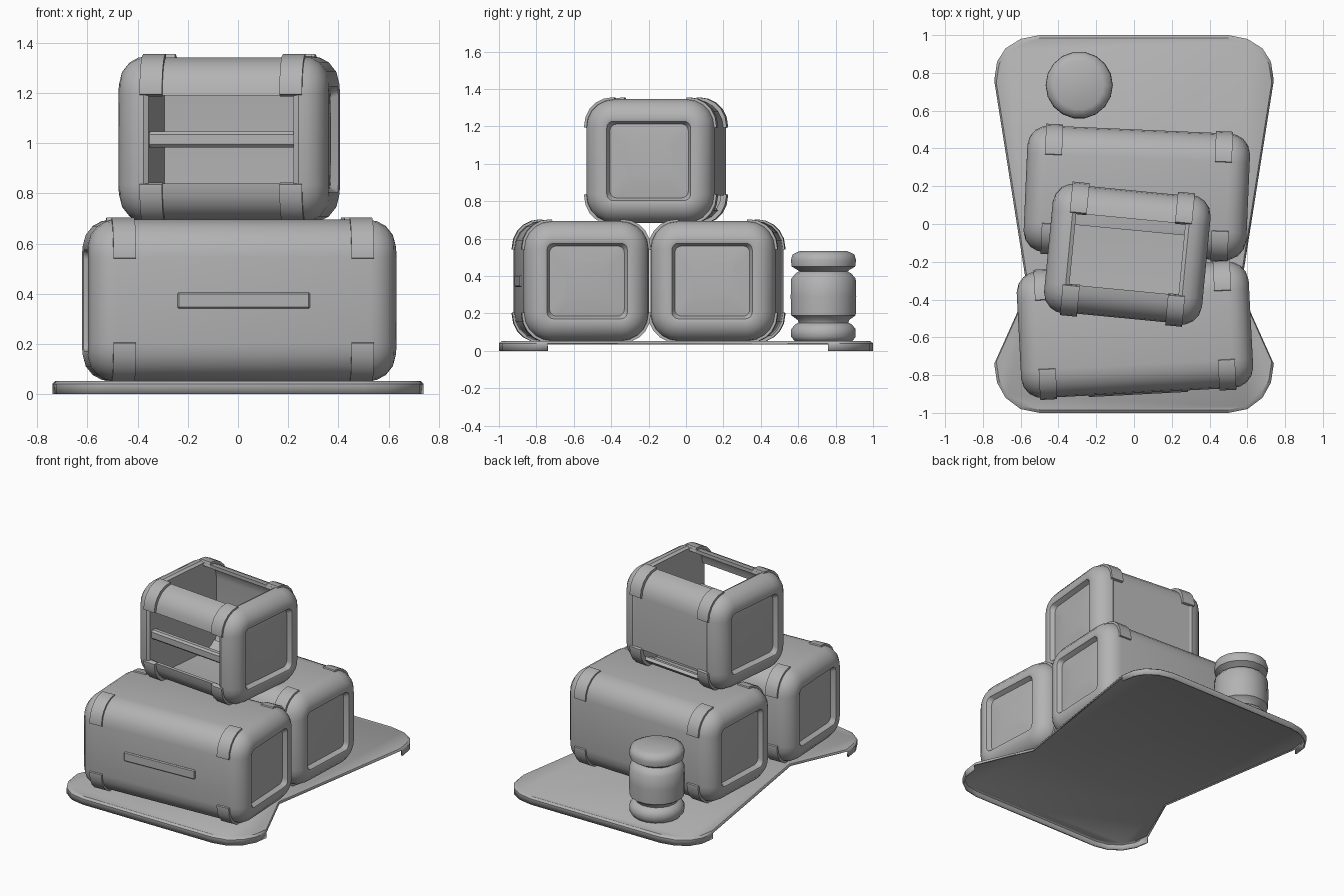
import bpy, bmesh, math
from mathutils import Matrix

if "Cube" in bpy.data.objects:
    bpy.data.objects.remove(bpy.data.objects["Cube"])

grey = bpy.data.materials.new("plain_grey")
grey.diffuse_color = (0.45, 0.45, 0.45, 1)
grey.use_nodes = True
grey.node_tree.nodes["Principled BSDF"].inputs["Base Color"].default_value = grey.diffuse_color


def finish(name, bm, place=None, angle=35):
    bmesh.ops.recalc_face_normals(bm, faces=bm.faces)
    me = bpy.data.meshes.new(name)
    bm.to_mesh(me)
    bm.free()
    ob = bpy.data.objects.new(name, me)
    bpy.context.collection.objects.link(ob)
    me.materials.append(grey)
    if place:
        ob.matrix_world = place
    bpy.ops.object.select_all(action='DESELECT')
    ob.select_set(True)
    bpy.context.view_layer.objects.active = ob
    bpy.ops.object.shade_smooth_by_angle(angle=math.radians(angle))
    return ob


def corner(k, hy, hz, r, before=0, after=0, n=5):
    """Rounded corner k of a rectangle in the y-z plane, with straight extensions."""
    sy, sz = [(1, 1), (-1, 1), (-1, -1), (1, -1)][k]
    a0 = k * math.pi / 2
    pts = []
    for i in range(n + 1):
        a = a0 + i / n * math.pi / 2
        pts.append((sy * (hy - r) + r * math.cos(a), sz * (hz - r) + r * math.sin(a)))
    if before:
        pts.insert(0, (pts[0][0] + before * math.sin(a0), pts[0][1] - before * math.cos(a0)))
    if after:
        a1 = a0 + math.pi / 2
        pts.append((pts[-1][0] - after * math.sin(a1), pts[-1][1] + after * math.cos(a1)))
    return pts


def loft(name, place, hy, hz, r, stations):
    """Skin rounded rectangles, each given as (x, inward offset), and cap both ends."""
    bm = bmesh.new()
    rings = []
    for x, off in stations:
        pts = []
        for k in range(4):
            pts += corner(k, hy - off, hz - off, max(r - off, 0.035))
        rings.append([bm.verts.new((x, y, z)) for y, z in pts])
    for a, b in zip(rings, rings[1:]):
        for i in range(len(a)):
            j = (i + 1) % len(a)
            bm.faces.new((a[i], a[j], b[j], b[i]))
    bm.faces.new(rings[0])
    bm.faces.new(rings[-1])
    return finish(name, bm, place)


def strip(name, place, outer, inner, x0, x1):
    """Bent plate between two matching profiles, extruded along x."""
    bm = bmesh.new()
    prof = outer + inner[::-1]
    a = [bm.verts.new((x0, y, z)) for y, z in prof]
    b = [bm.verts.new((x1, y, z)) for y, z in prof]
    n, m = len(prof), len(outer)
    for i in range(n):
        j = (i + 1) % n
        bm.faces.new((a[i], a[j], b[j], b[i]))
    for ring in (a, b):
        for i in range(m - 1):
            bm.faces.new((ring[i], ring[i + 1], ring[n - 2 - i], ring[n - 1 - i]))
    return finish(name, bm, place)


def box(name, place, centre, size, bevel):
    bm = bmesh.new()
    bmesh.ops.create_cube(bm, size=1, matrix=Matrix.Translation(centre) @ Matrix.Diagonal((*size, 1)))
    bmesh.ops.bevel(bm, geom=bm.edges[:], offset=bevel, segments=1, affect='EDGES')
    return finish(name, bm, place)


def end_stations(h):
    """Rounded end rim with a recessed, slightly pillowed panel."""
    return [(h - 0.025, 0.22), (h - 0.035, 0.135), (h - 0.005, 0.12), (h, 0.105),
            (h - 0.012, 0.06), (h - 0.04, 0.025), (h - 0.075, 0.006), (h - 0.11, 0)]


def brackets(name, place, h, hy, hz, r):
    for s in (-1, 1):
        c = s * (h - 0.14)
        for k in range(4):
            strip(name + "_bracket", place,
                  corner(k, hy + 0.01, hz + 0.008, r, 0.01, 0.01),
                  corner(k, hy - 0.02, hz - 0.02, r - 0.02, 0.01, 0.01), c - 0.045, c + 0.045)


def at(x, y, z, deg):
    return Matrix.Translation((x, y, z)) @ Matrix.Rotation(math.radians(deg), 4, 'Z')


# two closed crates side by side
R = 0.15
for name, place, h, hy, hz in (("front_crate", at(0.005, -0.56, 0.373, 3), 0.615, 0.335, 0.322),
                               ("rear_crate", at(0.015, 0.165, 0.373, -2.5), 0.59, 0.335, 0.322)):
    right = end_stations(h)
    left = [(-x, o) for x, o in right]
    loft(name, place, hy, hz, R, left + right[::-1])
    brackets(name, place, h, hy, hz, R)
    if name == "front_crate":
        box("front_handle", place, (0, -hy, 0.0), (0.53, 0.016, 0.065), 0.006)

# open crate on top
place = at(-0.035, -0.16, 1.015, -5.5)
h, hy, hz = 0.42, 0.345, 0.332
for s in (-1, 1):
    loft("open_crate_end", place, hy, hz, R, [(s * x, o) for x, o in end_stations(h) + [(h - 0.13, 0.01)]])
brackets("open_crate", place, h, hy, hz, R)
T = 0.03
for name, k, before, after, drop in (("back_wall", 0, 0.36, 0, 0), ("top_front_rail", 1, 0, 0, 0),
                                     ("floor", 2, 0, 0.32, 0), ("bottom_rear_rail", 3, 0, 0, 2)):
    o = corner(k, hy - 0.006, hz - 0.006, R, before, after)
    i = corner(k, hy - T, hz - T, R - T + 0.006, before, after)
    n = len(o) - drop
    strip("open_crate_" + name, place, o[:n], i[:n], -h + 0.1, h - 0.1)
box("open_crate_slat", place, (0, -hy + 0.05, 0.0), (0.6, 0.05, 0.065), 0.012)

# small keg with narrow necks
prof = [(0.11, 0.045), (0.155, 0.05), (0.175, 0.075), (0.175, 0.115), (0.155, 0.14), (0.135, 0.15),
        (0.14, 0.165), (0.175, 0.19), (0.178, 0.29), (0.175, 0.385), (0.15, 0.415), (0.13, 0.425),
        (0.145, 0.435), (0.172, 0.45), (0.177, 0.485), (0.168, 0.515), (0.13, 0.533)]
bm = bmesh.new()
N = 18
rings = [[bm.verts.new((r * math.cos(i * math.tau / N), r * math.sin(i * math.tau / N), z))
          for i in range(N)] for r, z in prof]
for a, b in zip(rings, rings[1:]):
    for i in range(N):
        j = (i + 1) % N
        bm.faces.new((a[i], a[j], b[j], b[i]))
bm.faces.new(rings[0])
bm.faces.new(rings[-1])
finish("keg", bm, Matrix.Translation((-0.29, 0.735, 0)), 50)

# waisted base tray, with a skirt at both ends
half = [(0.5, 1), (0.60, 0.98), (0.68, 0.93), (0.725, 0.86), (0.74, 0.76), (0.565, -0.35),
        (0.74, -0.74), (0.725, -0.84), (0.68, -0.92), (0.60, -0.98), (0.5, -1)]
outline = half + [(-x, y) for x, y in half[::-1]]
bm = bmesh.new()
top = [bm.verts.new((x * 0.985, y * 0.985, 0.052)) for x, y in outline]
mid = [bm.verts.new((x, y, 0.04)) for x, y in outline]
low = [bm.verts.new((x, y, 0.0)) for x, y in outline]
bm.faces.new(top)
for i in range(len(outline)):
    j = (i + 1) % len(outline)
    bm.faces.new((top[i], top[j], mid[j], mid[i]))
    if min(abs(outline[i][1]), abs(outline[j][1])) > 0.7:
        bm.faces.new((mid[i], mid[j], low[j], low[i]))
bmesh.ops.delete(bm, geom=[v for v in bm.verts if not v.link_faces], context='VERTS')
base = finish("base_tray", bm)
solid = base.modifiers.new("thickness", 'SOLIDIFY')
solid.thickness = 0.012
solid.offset = -1
